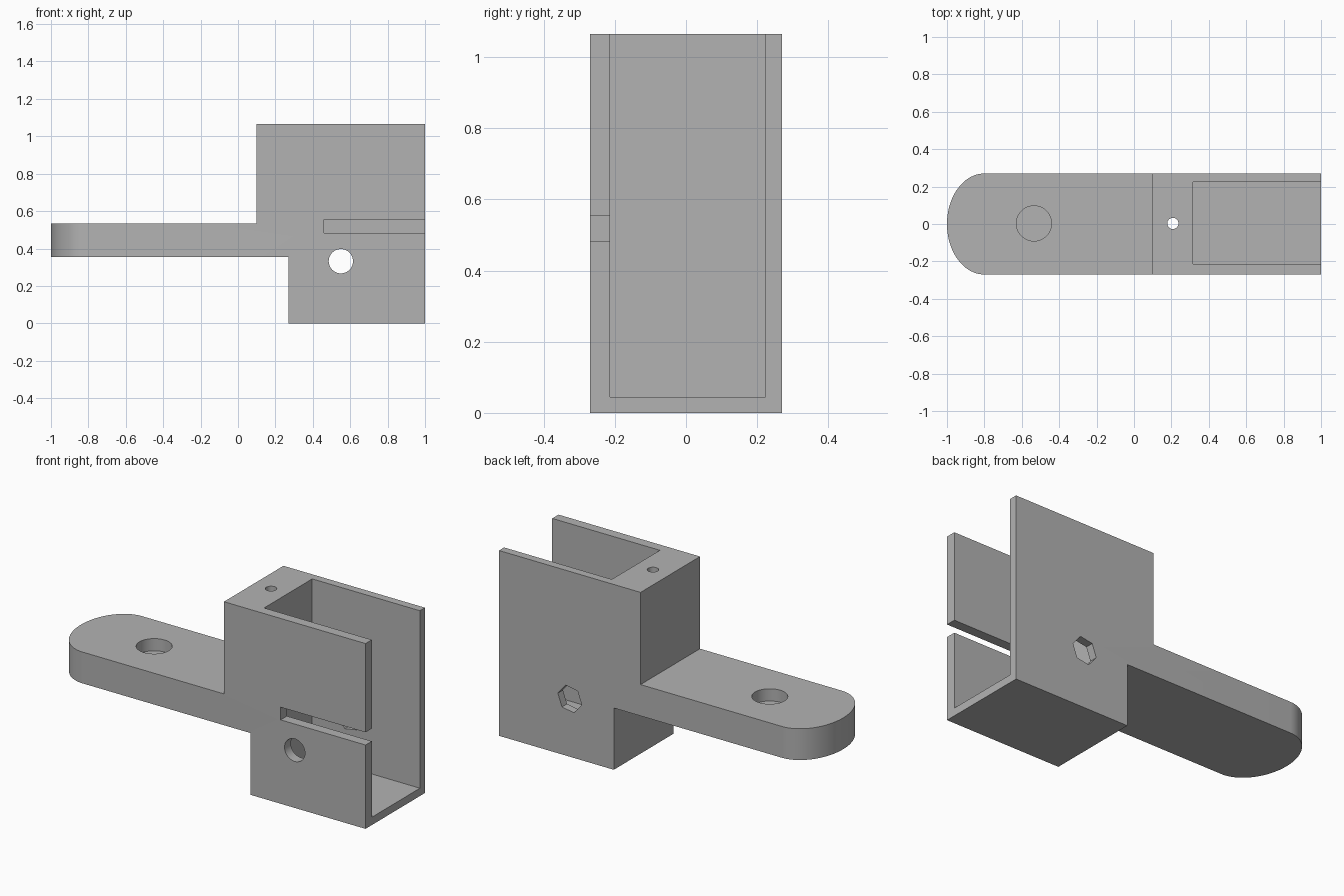
import bpy, bmesh
from math import sin, cos, pi, radians
from mathutils import Matrix, Vector

default = bpy.data.objects.get("Cube")
if default:
    bpy.data.objects.remove(default, do_unlink=True)

grey = bpy.data.materials.new("plain grey")
grey.use_nodes = True
grey.diffuse_color = (0.45, 0.45, 0.45, 1)
grey.node_tree.nodes["Principled BSDF"].inputs["Base Color"].default_value = (0.45, 0.45, 0.45, 1)


def prism(name, points, extrude):
    """Extrude a closed outline of 3D points along a vector."""
    bm = bmesh.new()
    face = bm.faces.new([bm.verts.new(p) for p in points])
    grown = bmesh.ops.extrude_face_region(bm, geom=[face])["geom"]
    bmesh.ops.translate(bm, vec=extrude, verts=[v for v in grown if isinstance(v, bmesh.types.BMVert)])
    bmesh.ops.recalc_face_normals(bm, faces=bm.faces)
    mesh = bpy.data.meshes.new(name)
    bm.to_mesh(mesh)
    bm.free()
    mesh.materials.append(grey)
    obj = bpy.data.objects.new(name, mesh)
    bpy.context.collection.objects.link(obj)
    return obj


def box(name, x0, x1, y0, y1, z0, z1):
    return prism(name, [(x0, y0, z0), (x1, y0, z0), (x1, y1, z0), (x0, y1, z0)], (0, 0, z1 - z0))


def vertical_hole(name, x, y, radius, z0, z1, sides=48):
    ring = [(x + radius * cos(2 * pi * i / sides), y + radius * sin(2 * pi * i / sides), z0)
            for i in range(sides)]
    return prism(name, ring, (0, 0, z1 - z0))


def cross_hole(name, x, z, radius, y0, y1, sides=48, turn=0):
    ring = [(x + radius * cos(turn + 2 * pi * i / sides), y0, z + radius * sin(turn + 2 * pi * i / sides))
            for i in range(sides)]
    return prism(name, ring, (0, y1 - y0, 0))


def combine(target, tool, operation):
    """Apply a boolean and discard the helper."""
    tool.hide_render = True
    mod = target.modifiers.new(tool.name, "BOOLEAN")
    mod.operation, mod.solver, mod.object = operation, "EXACT", tool
    bpy.context.view_layer.objects.active = target
    bpy.ops.object.modifier_apply(modifier=mod.name)
    bpy.data.objects.remove(tool, do_unlink=True)


# Stepped side profile: socket block with a mounting arm
side = [(-1.1, 0.355), (0.27, 0.355), (0.27, 0), (1, 0), (1, 1.065),
        (0.1, 1.065), (0.1, 0.535), (-1.1, 0.535)]
bracket = prism("bracket", [(x, -0.4, z) for x, z in side], (0, 0.8, 0))

# Plan outline with a rounded arm tip
half = 0.27
tip = [(-0.8 - 0.2 * sin(pi * i / 40), half * cos(pi * i / 40), -0.1) for i in range(41)]
plan = prism("plan_outline", tip + [(1.1, -half, -0.1), (1.1, half, -0.1)], (0, 0, 1.3))
combine(bracket, plan, "INTERSECT")

# Socket, front slot and holes
cutters = [
    box("socket", 0.315, 1.2, -0.213, 0.224, 0.045, 1.3),
    box("front_slot", 0.46, 1.2, -0.4, 0, 0.482, 0.555),
    cross_hole("bolt_hole", 0.55, 0.332, 0.065, -0.4, 0),
    cross_hole("hex_nut_hole", 0.55, 0.332, 0.077, 0, 0.4, sides=6, turn=radians(10)),
    vertical_hole("arm_recess", -0.535, 0.003, 0.094, 0.465, 0.7),
    vertical_hole("pin_hole", 0.208, 0.003, 0.03, 0.2, 1.3, sides=32),
]
for cutter in cutters:
    combine(bracket, cutter, "DIFFERENCE")

bpy.ops.object.select_all(action="DESELECT")
bracket.select_set(True)
bpy.context.view_layer.objects.active = bracket
bpy.ops.object.shade_smooth_by_angle(angle=radians(30))
